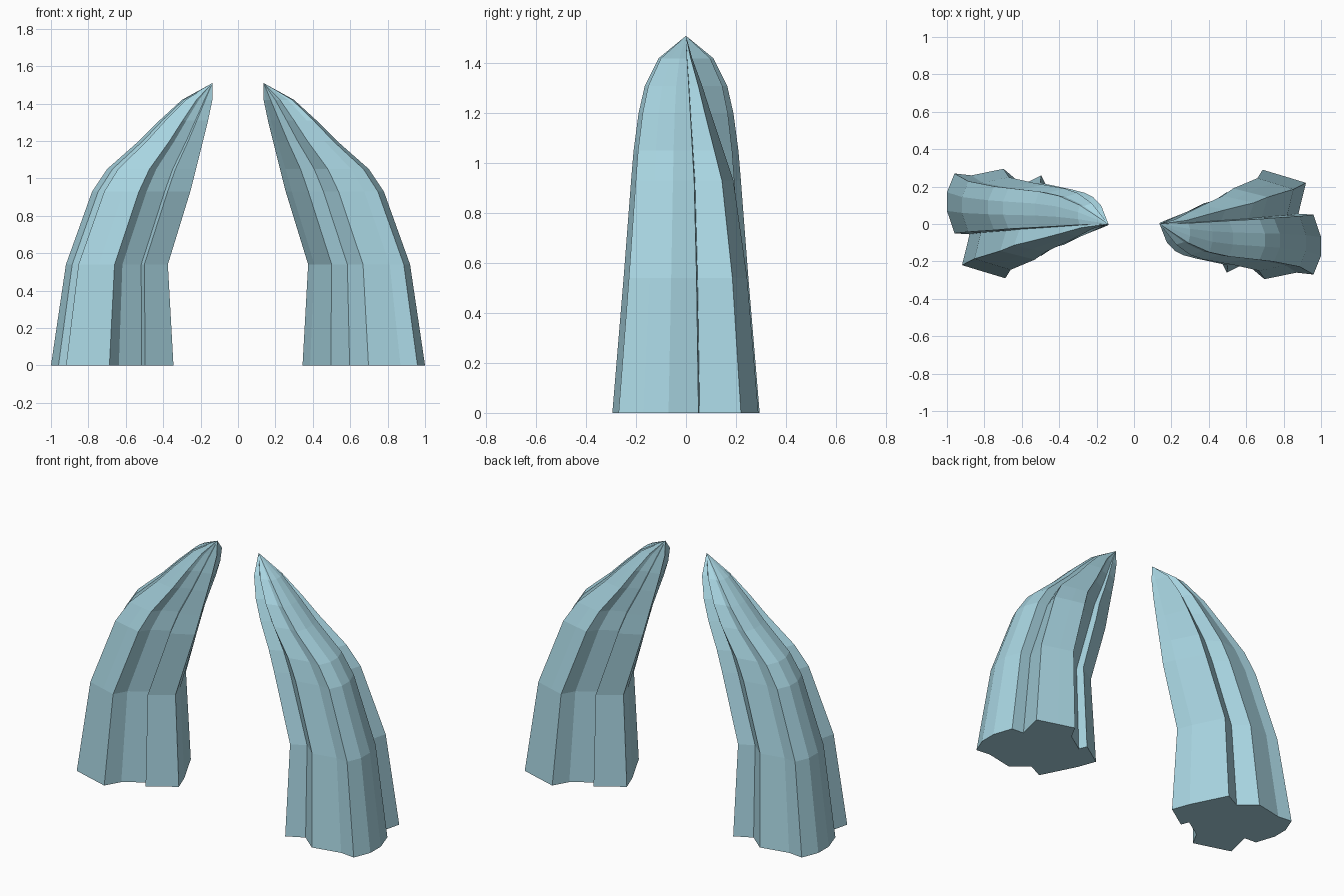
import bpy, bmesh, math
from mathutils import Matrix

if "Cube" in bpy.data.objects:
    bpy.data.objects.remove(bpy.data.objects["Cube"])

mat = bpy.data.materials.new("pale ice blue")
mat.diffuse_color = (0.39, 0.66, 0.75, 1)
mat.use_nodes = True
mat.node_tree.nodes["Principled BSDF"].inputs["Base Color"].default_value = mat.diffuse_color

# Ridged, notched outline of the base of the left spike
OUTLINE = [(-.35, -.07), (-.39, .04), (-.5, .26), (-.6, .21), (-.7, .295),
           (-.87, .26), (-.96, .27), (-1, .17), (-1, .07), (-.96, -.05),
           (-.88, -.055), (-.92, -.22), (-.79, -.26), (-.69, -.29),
           (-.64, -.2), (-.52, -.12), (-.5, -.17)]

# Levels: z, outer x, inner x, y min, y max
LEVELS = [(0, -1, -.345, -.29, .295), (.54, -.92, -.375, -.245, .25),
          (.93, -.78, -.255, -.19, .22), (1.05, -.70, -.225, -.15, .21),
          (1.2, -.53, -.187, -.10, .19), (1.31, -.42, -.16, -.065, .165),
          (1.42, -.30, -.137, -.025, .11)]
TIP = (-.137, 0, 1.51)


def build_spike(name, angle):
    bm = bmesh.new()
    rings = []
    for z, xo, xi, y0, y1 in LEVELS:
        ring = []
        for x, y in OUTLINE:
            t = (x + 1) / .65
            sy = y1 / .295 if y > 0 else -y0 / .29
            ring.append(bm.verts.new((xo + t * (xi - xo), y * sy, z)))
        rings.append(ring)
    n = len(OUTLINE)
    # ridged sides
    for a, b in zip(rings, rings[1:]):
        for i in range(n):
            j = (i + 1) % n
            bm.faces.new((a[i], a[j], b[j], b[i]))
    # pointed tip and flat base
    tip = bm.verts.new(TIP)
    for i in range(n):
        bm.faces.new((rings[-1][i], rings[-1][(i + 1) % n], tip))
    bm.faces.new(rings[0])
    bmesh.ops.recalc_face_normals(bm, faces=bm.faces)
    bm.transform(Matrix.Rotation(angle, 4, 'Z'))
    mesh = bpy.data.meshes.new(name)
    bm.to_mesh(mesh)
    bm.free()
    mesh.materials.append(mat)
    bpy.context.collection.objects.link(bpy.data.objects.new(name, mesh))


# Two spikes, the second turned half way round
build_spike("left_ice_spike", 0)
build_spike("right_ice_spike", math.pi)
